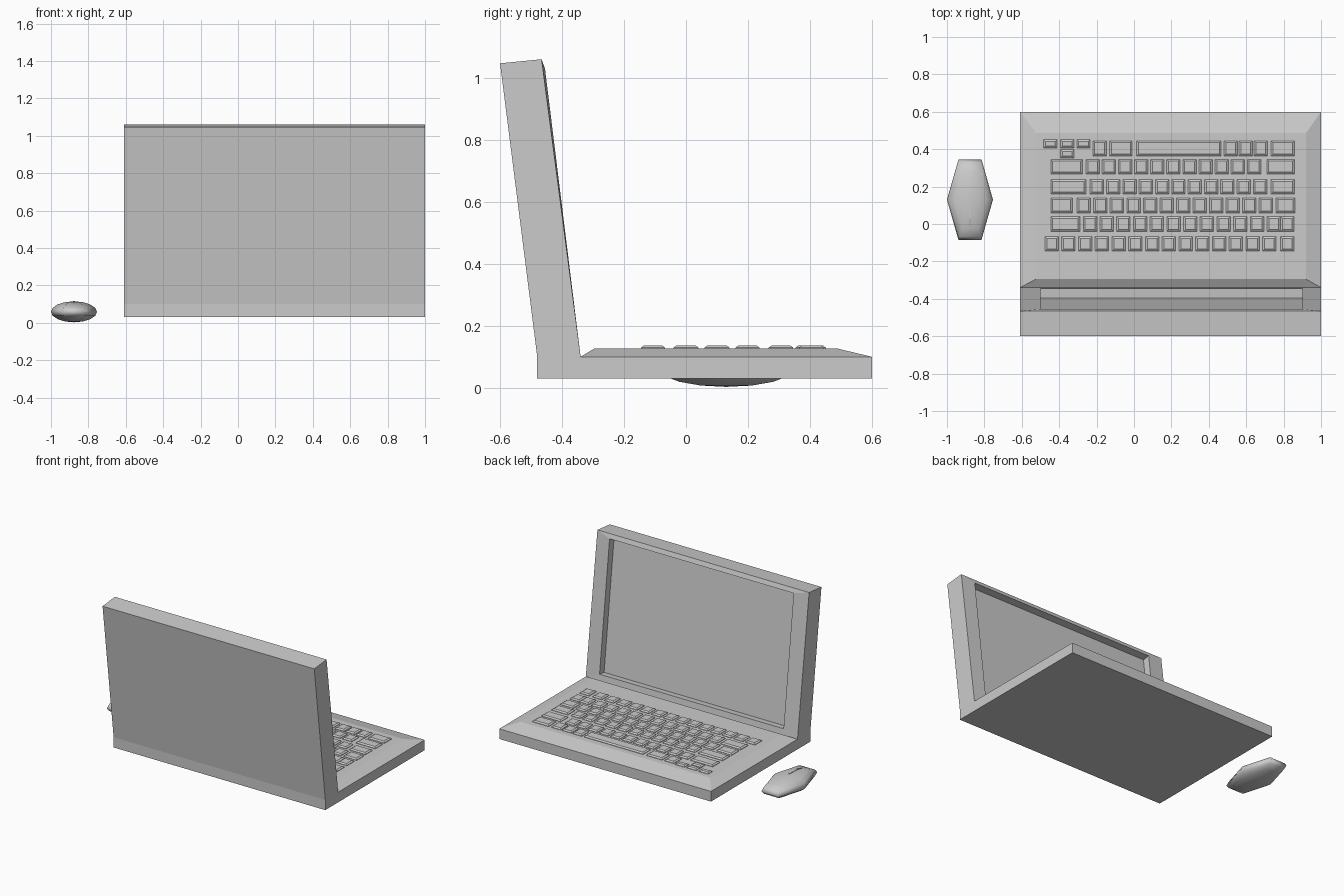
import bpy, bmesh

if "Cube" in bpy.data.objects:
    bpy.data.objects.remove(bpy.data.objects["Cube"])

X0, X1 = -0.61, 1.0


def loft_into(bm, loops, cap_first=True, cap_last=True):
    rings = [[bm.verts.new(p) for p in loop] for loop in loops]
    for a, b in zip(rings, rings[1:]):
        n = len(a)
        for i in range(n):
            bm.faces.new((a[i], a[(i + 1) % n], b[(i + 1) % n], b[i]))
    if cap_first:
        bm.faces.new(rings[0][::-1])
    if cap_last:
        bm.faces.new(rings[-1])


def finish(name, bm):
    bmesh.ops.recalc_face_normals(bm, faces=bm.faces)
    mesh = bpy.data.meshes.new(name)
    bm.to_mesh(mesh)
    bm.free()
    ob = bpy.data.objects.new(name, mesh)
    bpy.context.collection.objects.link(ob)
    return ob


def loft(name, loops, **caps):
    bm = bmesh.new()
    loft_into(bm, loops, **caps)
    return finish(name, bm)


def flat(x0, x1, y0, y1, z):
    return [(x0, y0, z), (x1, y0, z), (x1, y1, z), (x0, y1, z)]


def upright(x0, x1, bottom, top):
    return [(x0, *bottom), (x1, *bottom), (x1, *top), (x0, *top)]


# base slab and the raised keyboard deck
loft("base", [flat(X0, X1, -0.48, 0.60, 0.03), flat(X0, X1, -0.48, 0.60, 0.10)],
     cap_last=False)
loft("keyboard_deck", [flat(X0, X1, -0.34, 0.60, 0.10),
                       flat(-0.525, 0.92, -0.295, 0.487, 0.127)], cap_first=False)

# tilted lid: back, front edge, raised rim, recessed screen
loft("screen_lid", [
    upright(X0, X1, (-0.48, 0.10), (-0.60, 1.047)),
    upright(X0, X1, (-0.34, 0.10), (-0.466, 1.06)),
    upright(-0.50, 0.90, (-0.346, 0.14), (-0.455, 1.03)),
    upright(-0.50, 0.90, (-0.396, 0.134), (-0.505, 1.024)),
])

# keys: each row is (y0, y1, centres of square keys, spans of wide keys)
rows = [
    (-0.145, -0.068, [-0.44 + 0.0895 * i for i in range(14)] + [0.82], []),
    (-0.04, 0.04, [-0.235 + 0.0893 * i for i in range(12)] + [0.82], [(-0.445, -0.29)]),
    (0.06, 0.14, [-0.268 + 0.0885 * i for i in range(12)], [(-0.445, -0.33), (0.76, 0.86)]),
    (0.16, 0.237, [-0.198 + 0.0872 * i for i in range(11)], [(-0.445, -0.257), (0.733, 0.857)]),
    (0.267, 0.346, [-0.22 + 0.0862 * i for i in range(11)], [(-0.445, -0.276), (0.71, 0.857)]),
    (0.364, 0.445, [-0.184, 0.517, 0.597, 0.677],
     [(-0.13, -0.01), (0.014, 0.466), (0.733, 0.857)]),
    (0.406, 0.451, [-0.448, -0.357, -0.27], []),
    (0.353, 0.398, [-0.357], []),
]
bm = bmesh.new()
for y0, y1, centres, wide in rows:
    spans = [(c - 0.036, c + 0.036) for c in centres] + wide
    for a, b in spans:
        loft_into(bm, [flat(a, b, y0, y1, 0.126),
                       flat(a, b, y0, y1, 0.130),
                       flat(a + 0.01, b - 0.01, y0 + 0.01, y1 - 0.01, 0.137)],
                  cap_first=False)
finish("keys", bm)

# mouse: six-sided flattened ball
bpy.ops.mesh.primitive_uv_sphere_add(segments=6, ring_count=8, radius=1,
                                     location=(-0.877, 0.13, 0.059))
mouse = bpy.context.object
mouse.name = "mouse_body"
if max(v.co.x for v in mouse.data.vertices) < 0.95:
    for v in mouse.data.vertices:
        v.co.x, v.co.y = v.co.y, -v.co.x
mouse.scale = (0.123, 0.248, 0.056)
bpy.ops.object.transform_apply(location=False, rotation=False, scale=True)
bpy.ops.object.shade_smooth()

# thin divider between the mouse buttons
side = [(0.135, 0.117), (0.03, 0.113), (-0.04, 0.092), (-0.075, 0.068), (0.135, 0.068)]
loft("mouse_button_divider", [[(x, y, z) for y, z in side] for x in (-0.882, -0.872)])
